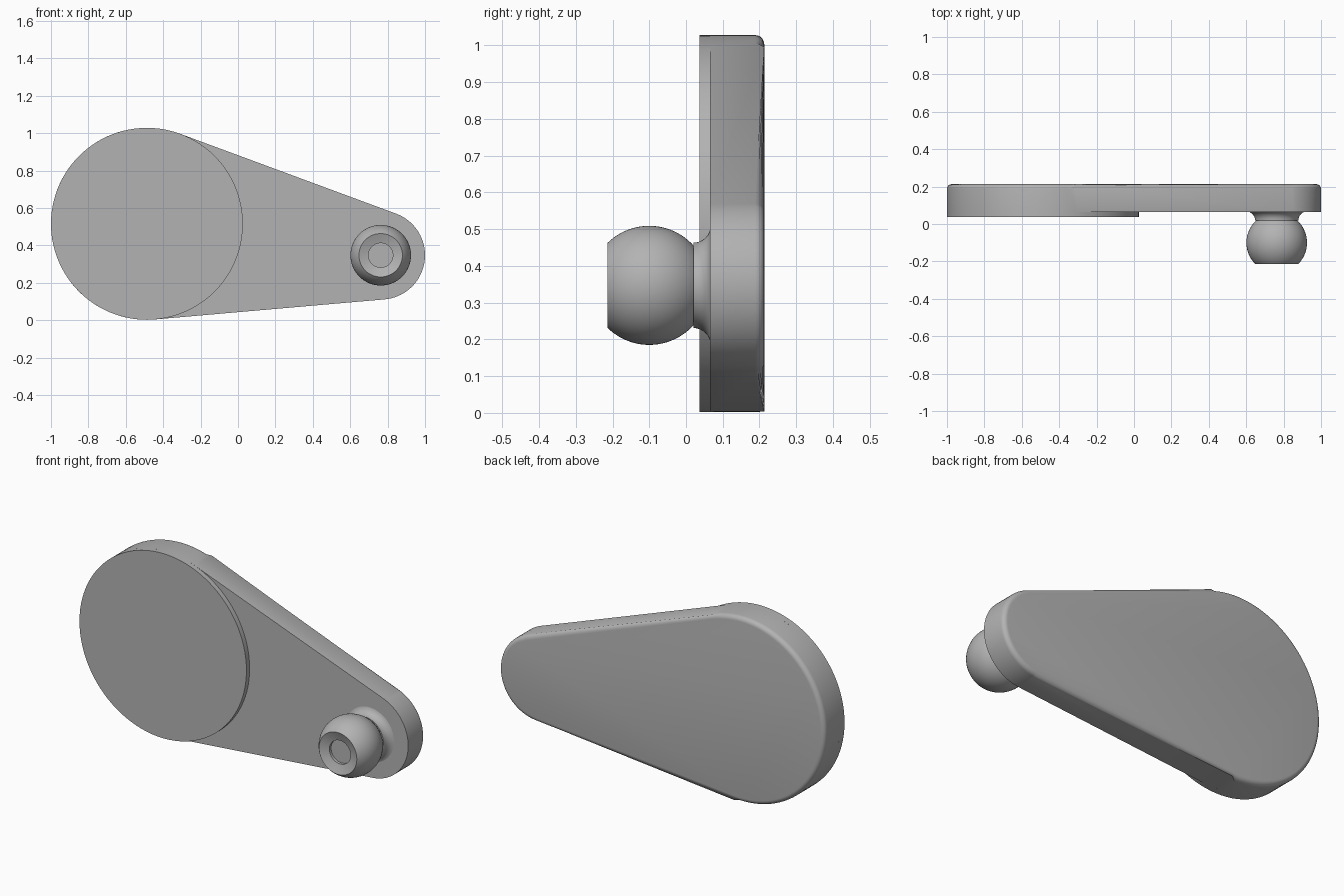
import bpy, bmesh
from math import sin, cos, pi, sqrt, acos, atan2

cube = bpy.data.objects.get("Cube")
if cube:
    bpy.data.objects.remove(cube, do_unlink=True)

grey = bpy.data.materials.new("plain grey")
grey.use_nodes = True
colour = (0.45, 0.45, 0.45, 1)
grey.diffuse_color = colour
grey.node_tree.nodes["Principled BSDF"].inputs["Base Color"].default_value = colour

BIG = (-0.487, 0.515, 0.513)     # centre x, centre z, radius
SMALL = (0.763, 0.347, 0.237)
FRONT, DISC_FRONT, BACK = 0.065, 0.037, 0.213


def finish(bm, name):
    bmesh.ops.recalc_face_normals(bm, faces=bm.faces)
    mesh = bpy.data.meshes.new(name)
    bm.to_mesh(mesh)
    bm.free()
    mesh.materials.append(grey)
    obj = bpy.data.objects.new(name, mesh)
    bpy.context.collection.objects.link(obj)
    bpy.ops.object.select_all(action='DESELECT')
    obj.select_set(True)
    bpy.context.view_layer.objects.active = obj
    bpy.ops.object.shade_smooth_by_angle(angle=pi / 6)
    return obj


def arc(circle, start, end, steps):
    x, z, r = circle
    angles = [start + (end - start) * i / steps for i in range(steps + 1)]
    return [(x + r * cos(a), z + r * sin(a)) for a in angles]


def slab(name, outline, y0, y1, round_back=0):
    bm = bmesh.new()
    face = bm.faces.new([bm.verts.new((x, y0, z)) for x, z in outline])
    ext = bmesh.ops.extrude_face_region(bm, geom=[face], use_keep_orig=True)["geom"]
    for v in ext:
        if isinstance(v, bmesh.types.BMVert):
            v.co.y = y1
    if round_back:
        rim = [e for e in ext if isinstance(e, bmesh.types.BMEdge)]
        bmesh.ops.bevel(bm, geom=rim, offset=round_back, segments=5,
                        profile=0.5, affect='EDGES')
    return finish(bm, name)


def lathe(name, profile, cx, cz, steps=64):
    bm = bmesh.new()
    verts = [bm.verts.new((cx + r, y, cz)) for r, y in profile]
    edges = [bm.edges.new(pair) for pair in zip(verts, verts[1:])]
    bmesh.ops.spin(bm, geom=verts + edges, cent=(cx, 0, cz), axis=(0, 1, 0),
                   angle=2 * pi, steps=steps)
    bmesh.ops.remove_doubles(bm, verts=bm.verts, dist=1e-5)
    return finish(bm, name)


# Arm: two round ends joined by their outer tangents, rounded on the back
dx, dz = SMALL[0] - BIG[0], SMALL[1] - BIG[1]
lean = atan2(dz, dx)
spread = acos((BIG[2] - SMALL[2]) / sqrt(dx * dx + dz * dz))
outline = (arc(SMALL, lean - spread, lean + spread, 36)
           + arc(BIG, lean + spread, lean - spread + 2 * pi, 60))
slab("arm_plate", outline, FRONT, BACK, 0.025)

# Raised round pad on the front of the large end
slab("round_pad", arc(BIG, 0, 2 * pi, 96)[:-1], DISC_FRONT, FRONT + 0.01)

# Ball knob with a dished, socketed tip and a flared neck
R, MID, TIP, NECK = 0.162, -0.1, -0.213, 0.02
a0, a1 = acos((TIP - MID) / R), acos((NECK - MID) / R)
ball = [(R * sin(a0 + (a1 - a0) * i / 24), MID + R * cos(a0 + (a1 - a0) * i / 24))
        for i in range(25)]
socket = [(0, -0.18), (0.065, -0.18), (0.065, -0.195), (0.077, -0.198)]
flare = 0.047
neck = [(0.116 + flare * (1 - cos(t * pi / 16)), NECK + flare * sin(t * pi / 16))
        for t in range(9)]
lathe("ball_knob", socket + ball + neck, 0.763, 0.347)
